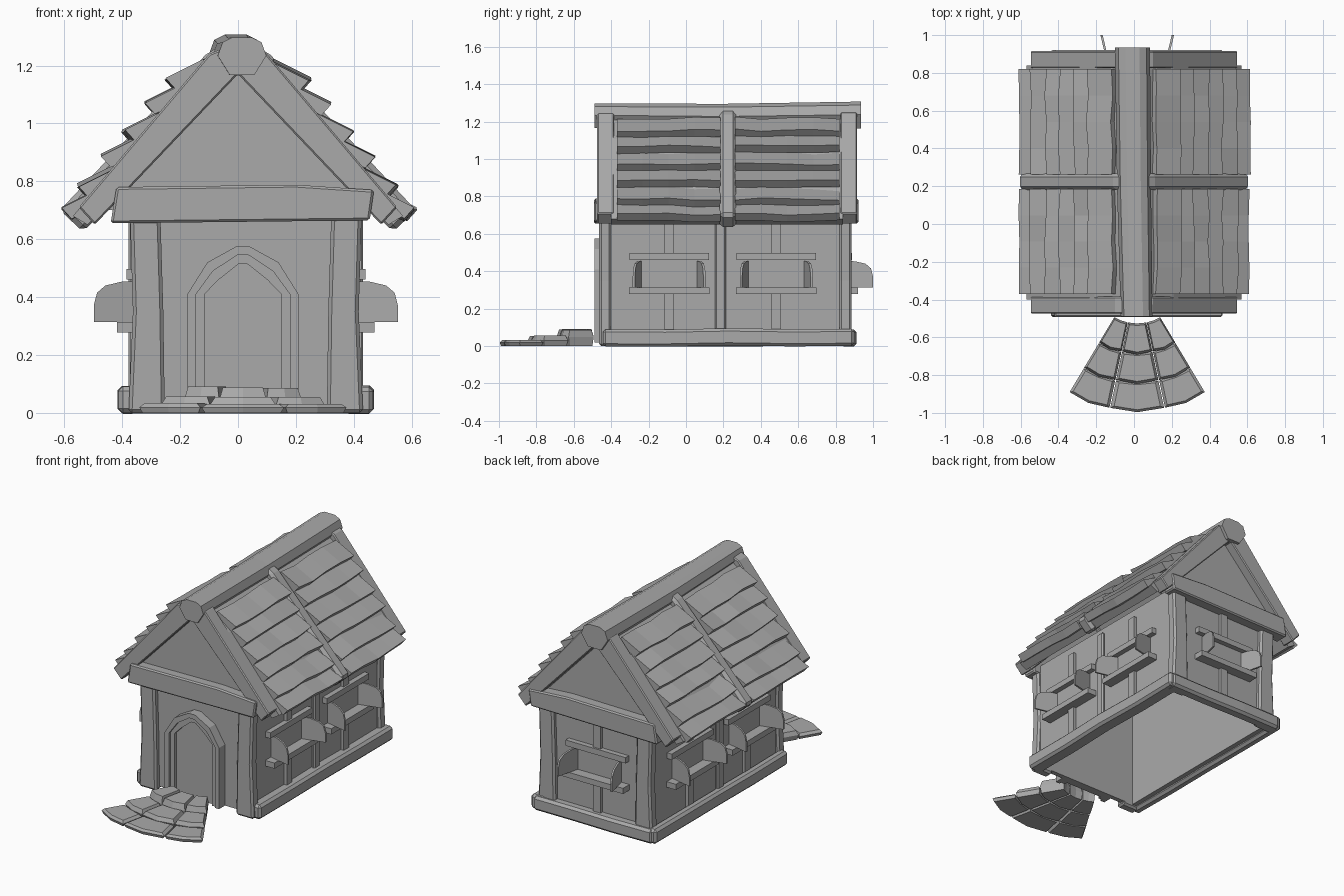
import bpy, bmesh, math, random
from mathutils import Vector

random.seed(4)
old = bpy.data.objects.get("Cube")
if old:
    bpy.data.objects.remove(old)

grey = bpy.data.materials.new("plain_grey")
grey.use_nodes = True
grey.diffuse_color = (0.4, 0.4, 0.4, 1)
grey.node_tree.nodes["Principled BSDF"].inputs["Base Color"].default_value = (0.4, 0.4, 0.4, 1)

CX = 0.027                      # centre of the walls
HALF, FRONT, BACK = 0.38, -0.43, 0.855
PLACE = {"x": lambda u, v, w: Vector((w, u, v)),
         "y": lambda u, v, w: Vector((u, w, v)),
         "z": lambda u, v, w: Vector((u, v, w))}


def loft(name, rings, bevel=0):
    """Skin a row of matching rings and cap both ends."""
    bm = bmesh.new()
    rows = [[bm.verts.new(p) for p in ring] for ring in rings]
    n = len(rows[0])
    for a, b in zip(rows, rows[1:]):
        for i in range(n):
            j = (i + 1) % n
            bm.faces.new((a[i], a[j], b[j], b[i]))
    bm.faces.new(rows[0])
    bm.faces.new(rows[-1])
    bmesh.ops.recalc_face_normals(bm, faces=bm.faces)
    mesh = bpy.data.meshes.new(name)
    bm.to_mesh(mesh)
    bm.free()
    mesh.materials.append(grey)
    obj = bpy.data.objects.new(name, mesh)
    bpy.context.collection.objects.link(obj)
    if bevel:
        mod = obj.modifiers.new("chamfer", "BEVEL")
        mod.width, mod.segments = bevel, 1
    return obj


def extrude(name, outline, start, end, axis="y", steps=1, wobble=0, bevel=0):
    """Push an outline along an axis, with optional hand-cut unevenness."""
    place = PLACE[axis] if isinstance(axis, str) else axis
    rings = []
    for k in range(steps + 1):
        w = start + (end - start) * k / steps
        du, dv = (random.uniform(-wobble, wobble) for _ in "uv")
        rings.append([place(u + du, v + dv, w) for u, v in outline])
    return loft(name, rings, bevel)


def rect(u0, u1, v0, v1):
    return [(u0, v0), (u1, v0), (u1, v1), (u0, v1)]


# Walls, open underneath
for side, s in (("left", 1), ("right", -1)):
    x = CX + s * HALF
    extrude(side + "_wall", rect(FRONT, BACK, 0.02, 0.72), x - s * 0.03, x, "x")
for name, y, t in (("front", FRONT, 0.03), ("back", BACK, -0.03)):
    extrude(name + "_wall", rect(CX - HALF, CX + HALF, 0.02, 0.72), y, y + t)
    extrude(name + "_gable", [(-0.46, 0.7), (0.48, 0.7), (0.01, 1.21)], y, y + t)

# Corner posts, flared a little at the foot
for side, s in (("left", 1), ("right", -1)):
    for name, y0, y1 in (("front", -0.465, -0.40), ("back", 0.82, 0.885)):
        rings = [[Vector((CX + s * a, y, z)) for a, y in rect(inner, outer, y0, y1)]
                 for inner, outer, z in ((0.28, 0.405, 0.0), (0.285, 0.39, 0.35), (0.295, 0.40, 0.68))]
        loft(f"{name}_{side}_post", rings, 0.012)
    x = CX + s * HALF
    extrude(side + "_middle_post", rect(0.155, 0.215, 0.05, 0.68), x, x + s * 0.025, "x", bevel=0.008)
    # Base beams along the sides
    extrude(side + "_base_beam", rect(CX + s * 0.36 - 0.02, CX + s * 0.42 + s * 0.02, 0.0, 0.092),
            -0.445, 0.90, "y", 4, 0.004, 0.015)
extrude("back_base_beam", rect(0.83, 0.908, 0.0, 0.09), CX - 0.42, CX + 0.42, "x", 3, 0.004, 0.015)

# Tie beams under the gables
for name, y0, y1 in (("front", -0.492, -0.40), ("back", 0.83, 0.922)):
    extrude(name + "_tie_beam", [(-0.44, 0.655), (0.455, 0.665), (0.47, 0.77), (0.2, 0.788), (-0.42, 0.78)],
            y0, y1, "y", bevel=0.008)


# Arched door with stepped frame
def arch(w, top):
    half = [(w, 0.02), (w, 0.41), (w * 0.64, top - 0.055), (w * 0.12, top)]
    return [(0.017 + x, z) for x, z in half] + [(0.017 - x, z) for x, z in reversed(half)]


def arch_frame(name, w_out, top_out, w_in, top_in, front):
    outer, inner = arch(w_out, top_out), arch(w_in, top_in)
    extrude(name, outer + inner[::-1], front, FRONT + 0.01)


arch_frame("outer_door_frame", 0.192, 0.575, 0.162, 0.545, -0.49)
arch_frame("inner_door_frame", 0.162, 0.545, 0.133, 0.514, -0.475)
extrude("door", arch(0.133, 0.514), -0.455, FRONT + 0.01)


# Windows: battens, lintel, sill and two open shutters
def window(name, place):
    def block(part, w, z0, z1, depth):
        extrude(f"{name}_{part}", rect(-w, w, z0, z1), -0.005, depth, place)
    block("lower_batten", 0.026, 0.08, 0.28, 0.02)
    block("upper_batten", 0.026, 0.49, 0.66, 0.02)
    block("lintel", 0.212, 0.46, 0.497, 0.033)
    block("sill", 0.216, 0.278, 0.314, 0.065)
    profile = [(0, 0.314), (0.145, 0.314), (0.145, 0.372), (0.134, 0.415), (0.105, 0.44), (0.05, 0.453), (0, 0.455)]
    for s in (1, -1):
        rings = [[place(s * (0.148 + d * 0.24 + t), z, d) for d, z in profile] for t in (0, 0.012)]
        loft(f"{name}_shutter", rings)


for side, s in (("left", 1), ("right", -1)):
    for name, yc in (("front", -0.09), ("rear", 0.483)):
        window(f"{side}_{name}_window",
               lambda u, v, w, s=s, yc=yc: Vector((CX + s * (HALF + w), yc + u, v)))
window("back_window", lambda u, v, w: Vector((0.017 + u, BACK + w, v)))

# Roof: deck, end rafters, centre rib and overlapping shingle rows
TIPS = [(0.248, 1.155), (0.317, 1.07), (0.397, 0.972), (0.469, 0.89), (0.55, 0.786), (0.612, 0.705)]
for side, s in (("left", 1), ("right", -1)):
    def flip(points):
        return [(s * x, z) for x, z in points]
    extrude(side + "_roof_deck", flip([(0, 1.27), (0.21, 1.11), (0.57, 0.68), (0.52, 0.65), (0, 1.2)]), -0.40, 0.84)
    rafter = flip([(0, 1.28), (0.1, 1.24), (0.55, 0.71), (0.495, 0.65), (0, 1.17)])
    extrude(side + "_front_rafter", rafter, -0.475, -0.385, bevel=0.006)
    extrude(side + "_back_rafter", rafter, 0.825, 0.915, bevel=0.006)
    extrude(side + "_centre_rib", flip([(0, 1.28), (0.1, 1.25), (0.615, 0.70), (0.535, 0.625), (0, 1.19)]),
            0.18, 0.268, bevel=0.018)
    for panel, y0, y1 in (("front", -0.37, 0.185), ("rear", 0.262, 0.82)):
        for x, z in TIPS:
            plank = flip([(x - 0.13, z + 0.065), (x, z), (x - 0.034, z - 0.038), (x - 0.165, z + 0.02)])
            extrude(f"{side}_{panel}_shingle_row", plank, y0, y1, "y", 4, 0.007)

# Ridge log, thicker toward the back
rings = []
for y, cx, r, top in ((-0.49, 0.014, 0.084, 1.297), (0.2, 0.0, 0.09, 1.295), (0.935, -0.008, 0.093, 1.307)):
    shape = [(-0.5, -1.55), (0.5, -1.55), (1, -0.75), (0.8, -0.2), (0.4, 0), (-0.4, 0), (-0.8, -0.2), (-1, -0.75)]
    rings.append([Vector((cx + u * r, y, top + v * r)) for u, v in shape])
loft("ridge_beam", rings)

# Fan of stepping stones in front of the door
ANGLES = [-31, -12, 12, 31]
for r0, r1, height in ((0.235, 0.395, 0.09), (0.395, 0.55, 0.056), (0.55, 0.70, 0.034)):
    for a0, a1 in zip(ANGLES, ANGLES[1:]):
        mid = (a0 + a1) / 2
        polar = [(r0, a0), (r0, mid), (r0, a1), (r1, a1), (r1 + 0.008, mid), (r1, a0)]
        outline = [Vector((0.017 + r * math.sin(math.radians(a)), -0.29 - r * math.cos(math.radians(a)), 0))
                   for r, a in polar]
        centre = sum(outline, Vector()) / len(outline)
        tilt = random.uniform(-0.004, 0.002)
        rings = [[centre + (p - centre) * k + Vector((0, 0, z)) for p in outline]
                 for k, z in ((0.9, 0.0), (0.98, height * 0.55), (0.84, height + tilt))]
        loft("path_stone", rings)
